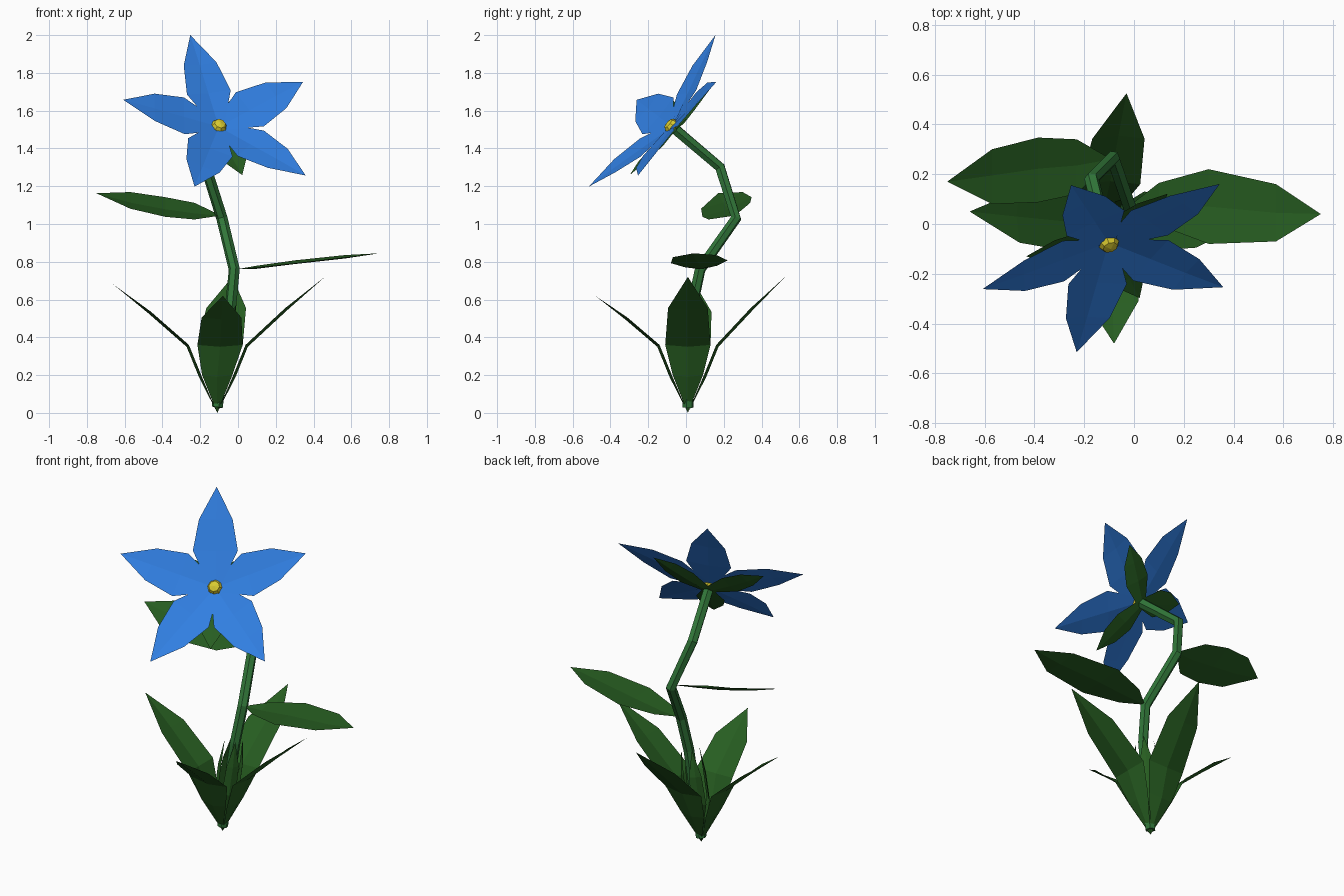
import bpy, bmesh, math
from mathutils import Vector as V, Matrix

if "Cube" in bpy.data.objects:
    bpy.data.objects.remove(bpy.data.objects["Cube"])


def material(name, rgb):
    m = bpy.data.materials.new(name)
    m.diffuse_color = (*rgb, 1)
    m.use_nodes = True
    m.node_tree.nodes["Principled BSDF"].inputs["Base Color"].default_value = m.diffuse_color
    return m


LEAF = material("leaf_green", (0.02, 0.11, 0.015))
STEM = material("stem_green", (0.03, 0.18, 0.04))
BLUE = material("petal_blue", (0.03, 0.21, 0.75))
GOLD = material("centre_yellow", (0.7, 0.6, 0.03))


def finish(name, bm, mat):
    me = bpy.data.meshes.new(name)
    bm.to_mesh(me)
    bm.free()
    me.materials.append(mat)
    ob = bpy.data.objects.new(name, me)
    bpy.context.collection.objects.link(ob)
    return ob


def blade(name, path, widths, side, fold, mat):
    """Pointed sheet along path, with a folded midrib; side may vary per row."""
    bm = bmesh.new()
    rows = []
    for i, (p, w) in enumerate(zip(path, widths)):
        p = V(p)
        if w == 0:
            v = bm.verts.new(p)
            rows.append((v, v, v))
        else:
            s = V(side) * w
            rows.append(tuple(bm.verts.new(q) for q in (p - s, p + V(fold), p + s)))
    for a, b in zip(rows, rows[1:]):
        for k in (0, 1):
            quad = list(dict.fromkeys((a[k], a[k + 1], b[k + 1], b[k])))
            bm.faces.new(quad)
    return finish(name, bm, mat)


# Stem: bent six-sided tube
cu = bpy.data.curves.new("stem", 'CURVE')
cu.dimensions = '3D'
cu.bevel_depth = 0.03
cu.bevel_resolution = 1
cu.use_fill_caps = True
pts = [(-.11, .01, .03), (-.04, .03, .55), (-.02, .075, .76),
       (-.085, .265, 1.03), (-.17, .18, 1.3), (-.11, -.055, 1.5)]
sp = cu.splines.new('POLY')
sp.points.add(len(pts) - 1)
for q, p in zip(sp.points, pts):
    q.co = (*p, 1)
sp.use_smooth = False
cu.materials.append(STEM)
stem = bpy.data.objects.new("stem", cu)
bpy.context.collection.objects.link(stem)
bpy.context.view_layer.objects.active = stem
stem.select_set(True)
bpy.ops.object.convert(target='MESH')

# Four base leaves: upright sheath, then leaning outward to a tip
base = V((-.11, .01, 0))
for name, out, side, tip in (
        ("left", V((-1, 0, 0)), V((0, -1, 0)), (-.66, .05, .68)),
        ("right", V((1, 0, 0)), V((0, 1, 0)), (.46, .01, .72)),
        ("front", V((0, -1, 0)), V((1, 0, 0)), (-.08, -.48, .62)),
        ("back", V((0, 1, 0)), V((-1, 0, 0)), (-.03, .525, .72))):
    tip = V(tip)
    low = base + out * .085 + V((0, 0, .2))
    bend = base + out * .15 + V((0, 0, .36)) + side * .015 * side.x
    mid = bend.lerp(tip, .5) + V((0, 0, .015))
    blade("base_leaf_" + name, [base, low, bend, mid, tip],
          [0, .08, .12, .105, 0], side, out * .012 - V((0, 0, .01)), LEAF)

# Slim inner blades wrapping the stem
for k in range(4):
    a = math.radians(45 + 90 * k)
    d = V((math.cos(a), math.sin(a), 0))
    s = V((-d.y, d.x, 0))
    blade(f"inner_blade_{k}", [base, base + d * .06 + V((.02, .01, .25)),
                               base + d * .06 + V((.04, .02, .42)),
                               V((-.05, .03, .57)) + d * .05],
          [0, .04, .035, 0], s, d * .01, LEAF)

# Two leaves growing from the stem
blade("stem_leaf_right",
      [(-.01, .08, .76), (.1, .08, .775), (.3, .07, .8), (.57, .045, .83), (.75, .04, .845)],
      [0, .085, .15, .115, 0], V((0, 1, .05)), (0, 0, -.012), LEAF)
blade("stem_leaf_left",
      [(-.09, .26, 1.045), (-.23, .23, 1.068), (-.385, .217, 1.09), (-.57, .19, 1.125), (-.75, .17, 1.163)],
      [0, .11, .13, .11, 0], V((0, 1, .4)), (0, .005, -.012), LEAF)

# Blossom frame: normal points forward and up, "up" follows the top petal
C = V((-.10, -.08, 1.52))
N = V((.264, -.736, .623)).normalized()
U = V((-.15, .23, .48))
U = (U - N * U.dot(N)).normalized()


def ring(name, count, start, radii, heights, widths, fold, mat):
    for k in range(count):
        d = Matrix.Rotation(math.radians(start) + math.tau * k / count, 3, N) @ U
        blade(f"{name}_{k}", [C + d * r + N * h for r, h in zip(radii, heights)],
              widths, N.cross(d), N * fold, mat)


ring("petal", 5, 0, (0, .2, .37, .55), (0, .035, .065, .085), (.03, .127, .095, 0), -.008, BLUE)
ring("sepal", 3, 60, (0, .14, .25, .36), (-.025, -.005, .015, .03), (.03, .08, .065, 0), -.01, LEAF)

# Yellow centre: small faceted button
bm = bmesh.new()
bmesh.ops.create_uvsphere(bm, u_segments=8, v_segments=4, radius=.043)
turn = N.to_track_quat('Z', 'Y').to_matrix().to_4x4()
bmesh.ops.transform(bm, verts=bm.verts,
                    matrix=Matrix.Translation(C) @ turn @ Matrix.Diagonal((1, 1, .65, 1)))
finish("flower_centre", bm, GOLD)
